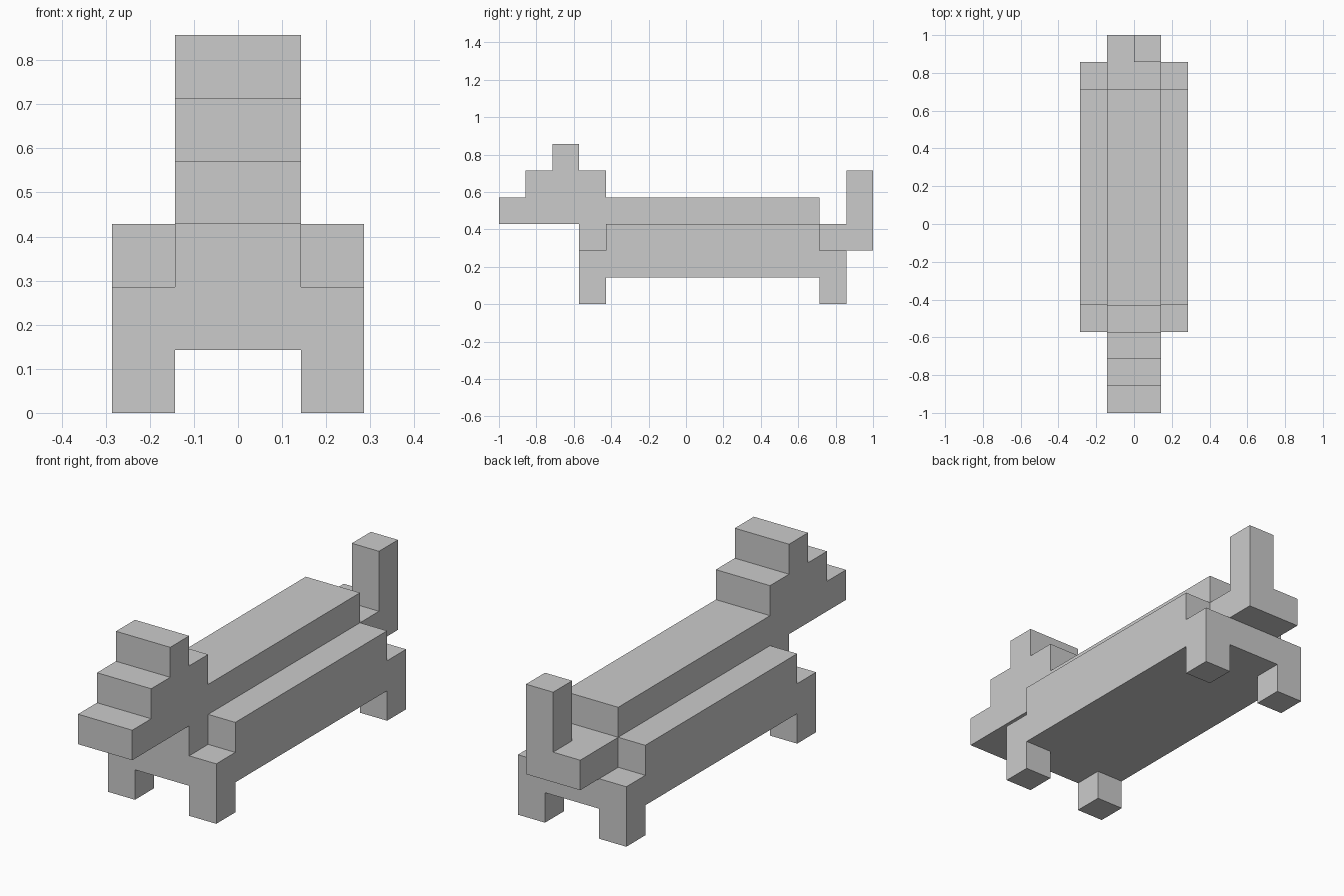
import bpy, bmesh
from mathutils import Vector
from itertools import product

if "Cube" in bpy.data.objects:
    bpy.data.objects.remove(bpy.data.objects["Cube"])

U = 1 / 7  # one block


def cells(*boxes):
    """Unit blocks filled by boxes given as (x0, x1, y0, y1, z0, z1)."""
    return {c for x0, x1, y0, y1, z0, z1 in boxes
            for c in product(range(x0, x1), range(y0, y1), range(z0, z1))}


parts = {
    # torso: wide flanks with a narrower raised back, chest and rump
    "body": cells((-2, 2, -3, 5, 1, 3), (-1, 1, -3, 5, 3, 4),
                  (-1, 1, -4, -3, 1, 3), (-1, 1, 5, 6, 1, 3)),
    # head: snout, brow, ears and nape, stepping up and down
    "head": cells((-1, 1, -7, -3, 3, 4), (-1, 1, -6, -3, 4, 5),
                  (-1, 1, -5, -4, 5, 6)),
    # tail: wide root with an off-centre upright
    "tail": cells((-1, 1, 6, 7, 2, 3), (0, 1, 6, 7, 3, 5)),
}
# four legs
for side, x in (("left", -2), ("right", 1)):
    for end, y in (("front", -4), ("back", 5)):
        parts[f"{end}_{side}_leg"] = cells((x, x + 1, y, y + 1, 0, 2))

solid = set().union(*parts.values())


def build(name, filled):
    """Skin the blocks of one part, leaving out faces hidden inside the model."""
    bm = bmesh.new()
    for c in filled:
        for axis, sign in product(range(3), (-1, 1)):
            n = Vector((0, 0, 0))
            n[axis] = sign
            if tuple(int(a + b) for a, b in zip(c, n)) in solid:
                continue
            u = Vector((0, 0, 0))
            u[(axis + 1) % 3] = 0.5
            v = n.cross(u)
            mid = Vector(c) + Vector((0.5, 0.5, 0.5)) + n * 0.5
            bm.faces.new([bm.verts.new((mid + o) * U)
                          for o in (-u - v, u - v, u + v, v - u)])
    bmesh.ops.remove_doubles(bm, verts=bm.verts, dist=1e-4)
    bmesh.ops.dissolve_limit(bm, angle_limit=0.01, verts=bm.verts, edges=bm.edges)
    mesh = bpy.data.meshes.new(name)
    bm.to_mesh(mesh)
    bm.free()
    bpy.context.collection.objects.link(bpy.data.objects.new(name, mesh))


for name, filled in parts.items():
    build(name, filled)
